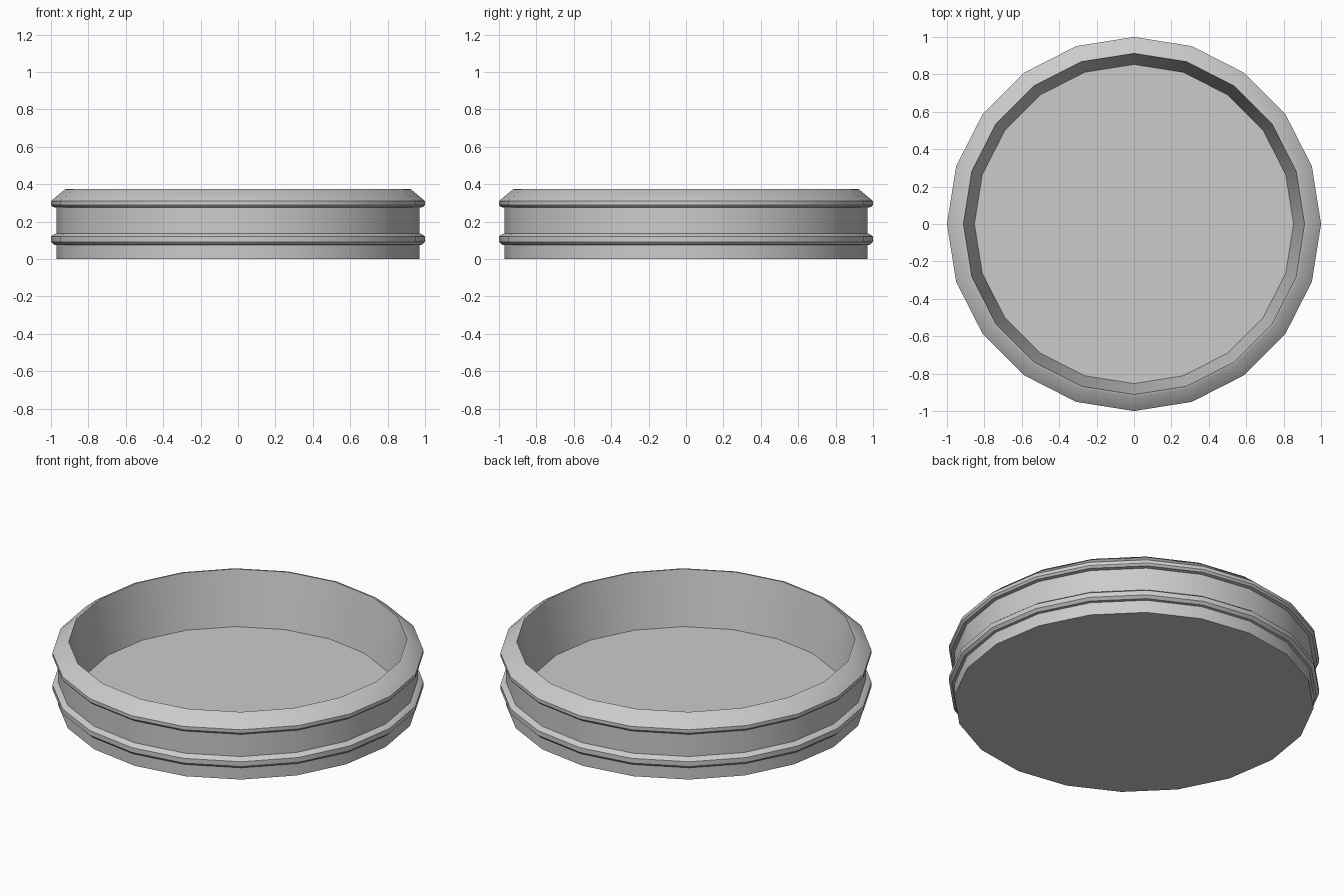
import bpy, bmesh, math

if "Cube" in bpy.data.objects:
    bpy.data.objects.remove(bpy.data.objects["Cube"])

SIDES = 20


def lathe(name, profile):
    """Revolve an (radius, z) profile around z; close both ends with flat discs."""
    bm = bmesh.new()
    rings = []
    for r, z in profile:
        rings.append([bm.verts.new((r * math.cos(2 * math.pi * i / SIDES),
                                    r * math.sin(2 * math.pi * i / SIDES), z))
                      for i in range(SIDES)])
    for a, b in zip(rings, rings[1:]):
        for i in range(SIDES):
            j = (i + 1) % SIDES
            bm.faces.new((a[i], a[j], b[j], b[i]))
    bm.faces.new(list(reversed(rings[0])))
    bm.faces.new(rings[-1])
    bmesh.ops.recalc_face_normals(bm, faces=bm.faces)
    mesh = bpy.data.meshes.new(name)
    bm.to_mesh(mesh)
    bm.free()
    ob = bpy.data.objects.new(name, mesh)
    bpy.context.collection.objects.link(ob)
    bpy.context.view_layer.objects.active = ob
    ob.select_set(True)
    bpy.ops.object.shade_smooth_by_angle(angle=math.radians(35))
    ob.select_set(False)
    return ob


# Shallow round dish: base, thin ridge, straight band, thick rim, inner wall, floor
lathe("round_dish", [
    (0.97, 0.0), (0.97, 0.075),                                # base
    (0.985, 0.077), (1.0, 0.092), (1.0, 0.12), (0.985, 0.132), (0.97, 0.137),  # ridge
    (0.97, 0.275),                                             # band
    (0.99, 0.278), (1.0, 0.29), (1.0, 0.31), (0.925, 0.373), (0.912, 0.375),   # rim
    (0.853, 0.06),                                             # inner wall to floor
])
